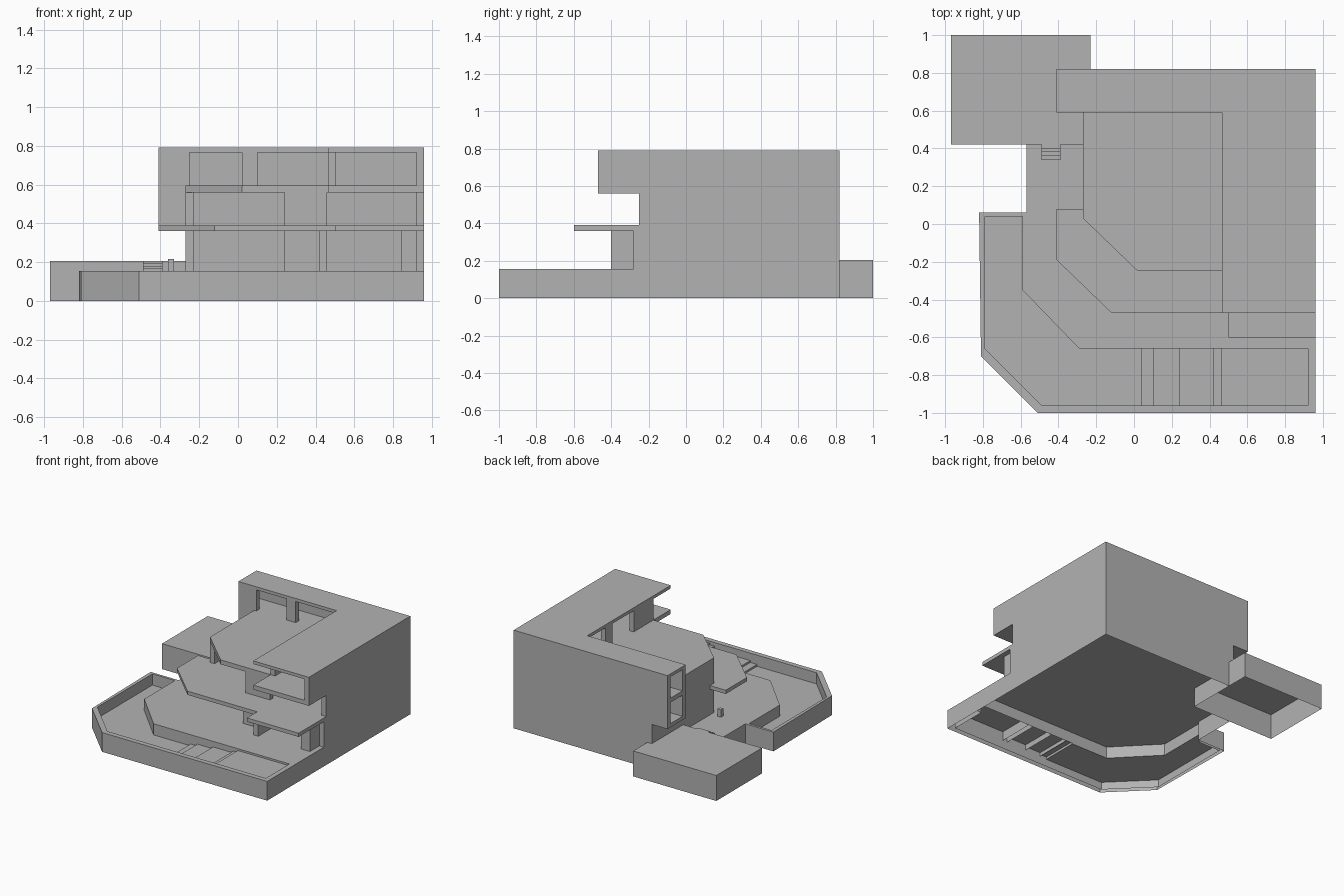
import bpy, bmesh

cube = bpy.data.objects.get("Cube")
if cube:
    bpy.data.objects.remove(cube, do_unlink=True)

grey = bpy.data.materials.new("plain_grey")
grey.use_nodes = True
colour = (0.45, 0.45, 0.45, 1)
grey.diffuse_color = colour
grey.node_tree.nodes["Principled BSDF"].inputs["Base Color"].default_value = colour


def finish(name, bm):
    mesh = bpy.data.meshes.new(name)
    bm.to_mesh(mesh)
    bm.free()
    mesh.materials.append(grey)
    obj = bpy.data.objects.new(name, mesh)
    bpy.context.collection.objects.link(obj)
    return obj


def prism(name, outline, z0, z1, closed=True):
    """Extrude a floor plan upwards; closed=False leaves the underside open."""
    bm = bmesh.new()
    base = bm.faces.new([bm.verts.new((x, y, z0)) for x, y in outline])
    top = bmesh.ops.extrude_face_region(bm, geom=[base], use_keep_orig=True)["geom"]
    for v in top:
        if isinstance(v, bmesh.types.BMVert):
            v.co.z = z1
    bmesh.ops.recalc_face_normals(bm, faces=bm.faces)
    if not closed:
        bmesh.ops.delete(bm, geom=[base], context="FACES_ONLY")
    return finish(name, bm)


def box(name, x0, x1, y0, y1, z0, z1, closed=True):
    return prism(name, [(x0, y0), (x1, y0), (x1, y1), (x0, y1)], z0, z1, closed)


def skirt(name, path, z0, z1):
    """Thin upright sheet along a path."""
    bm = bmesh.new()
    pairs = [[bm.verts.new((x, y, z)) for z in (z0, z1)] for x, y in path]
    for a, b in zip(pairs, pairs[1:]):
        bm.faces.new((a[0], b[0], b[1], a[1]))
    return finish(name, bm)


# Storey heights
GROUND, POOL, BLOCK = 0.155, 0.065, 0.205
S1, F1 = 0.36, 0.39
S2, F2 = 0.56, 0.595
S3, ROOF = 0.765, 0.79
EAST, BACK, WEST, WING, T = 0.96, 0.82, -0.27, -0.41, 0.04

# Raised terrace with its skirts
prism("terrace", [(-.57, .42), (-.57, .06), (-.59, .06), (-.59, -.35), (-.29, -.66),
                  (EAST, -.66), (EAST, BACK), (WEST, BACK), (WEST, .42)], POOL, GROUND, False)
skirt("house_skirt", [(EAST, -.66), (EAST, BACK), (-.23, BACK)], 0, GROUND)
skirt("terrace_skirt", [(-.57, .42), (-.57, .06), (-.59, .06)], 0, GROUND)

# Rim around the sunken strip
prism("pool_rim", [(-.59, .06), (-.82, .06), (-.81, -.7), (-.51, -1), (EAST, -1), (EAST, -.66),
                   (.92, -.66), (.92, -.96), (-.49, -.96), (-.79, -.66), (-.79, .04), (-.59, .04)],
      0, GROUND, False)
prism("pool_floor", [(-.79, .04), (-.79, -.66), (-.49, -.96), (.04, -.96), (.04, -.66),
                     (-.29, -.66), (-.59, -.35), (-.59, .04)], POOL - .004, POOL)
edges = [.04, .10, .24, .42, .46, .92]
for i, (a, b) in enumerate(zip(edges, edges[1:])):
    box(f"pool_step_{i + 1}", a, b, -.96, -.66, POOL, POOL + .015 * (i + 1), False)

# Low outbuilding and the stair up to it
box("outbuilding", -.97, -.23, .42, 1, 0, BLOCK, False)
for i in range(4):
    box(f"stair_{i + 1}", -.49, -.39, .34 + .02 * i, .42, GROUND, GROUND + .0125 * (i + 1))
box("terrace_post", -.36, -.33, .04, .07, GROUND, .215)

# Floor slabs and roof
prism("first_slab", [(WEST, .59), (WEST, .08), (WING, .08), (WING, -.19), (-.12, -.47), (.5, -.47),
                     (.5, -.6), (EAST, -.6), (EAST, BACK), (WING, BACK), (WING, .59)], S1, F1)
prism("second_slab", [(WEST, .59), (WEST, .03), (.02, -.25), (.465, -.25), (.465, -.47),
                      (EAST, -.47), (EAST, BACK), (WING, BACK), (WING, .59)], S2, F2)
prism("roof", [(WING, .59), (.465, .59), (.465, -.47), (EAST, -.47), (EAST, BACK), (WING, BACK)],
      S3, ROOF)

# Outer walls of each storey
storeys = [("ground", GROUND, S1, WEST, -.28),
           ("middle", F1, S2, WING, -.25),
           ("top", F2, S3, WING, -.47)]
for name, z0, z1, west, front in storeys:
    box(name + "_side_wall", EAST - T, EAST, front, BACK, z0, z1)
    box(name + "_back_wall", west, EAST, BACK - T, BACK, z0, z1)
for name, z0, z1, end in [("ground", GROUND, S1, BACK), ("middle", F1, S2, .59)]:
    box(name + "_west_wall", WEST, WEST + T, .03, end, z0, z1)

# Front walls and piers
box("ground_front_wall", .24, .46, -.28, -.24, GROUND, S1)
box("ground_fin_wall", .42, .46, -.4, -.24, GROUND, S1)
box("ground_front_pier", .84, .92, -.4, -.28, GROUND, S1)
box("middle_front_wall", .24, .46, -.25, -.21, F1, S2)
box("middle_wing_wall", WING, WEST, .59, .63, F1, S2)
box("top_wing_wall", WING, -.25, .59, .63, F2, S3)
box("top_wing_pier", .02, .10, .59, .63, F2, S3)
box("top_court_wall", .465, .505, -.25, 0, F2, S3)
box("top_court_pier", .465, .505, .27, .36, F2, S3)
